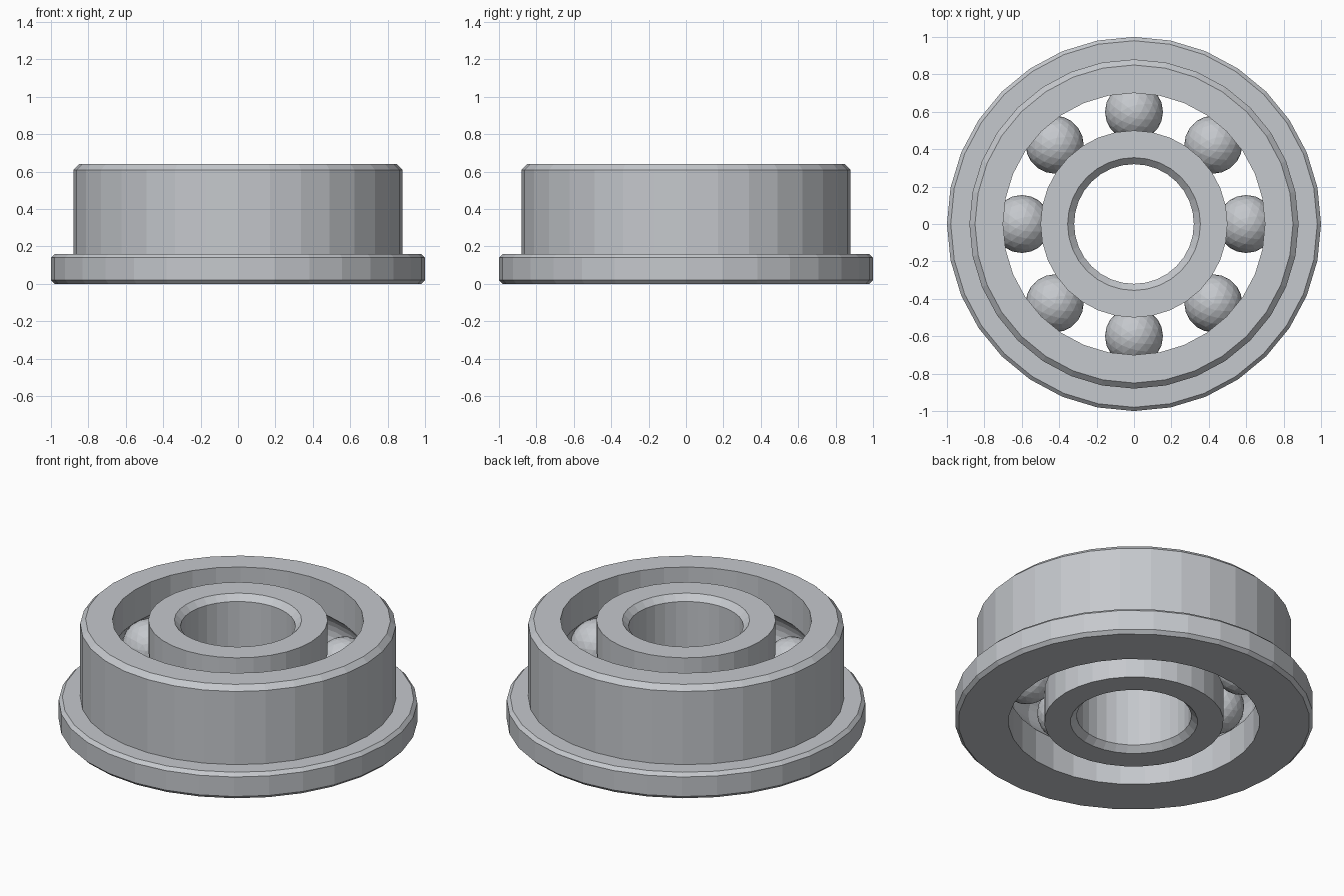
import bpy
import bmesh
from math import pi, sin, cos, acos, radians
from mathutils import Matrix, Vector

SEGMENTS = 32
HEIGHT = 0.64
MID = HEIGHT / 2
PITCH = 0.6        # radius of the circle the balls run on
BALL = 0.155
INNER_RACE = 0.5
OUTER_RACE = 0.7

cube = bpy.data.objects.get("Cube")
if cube:
    bpy.data.objects.remove(cube, do_unlink=True)

steel = bpy.data.materials.new("brushed steel grey")
steel.use_nodes = True
colour = (0.56, 0.58, 0.61, 1.0)
steel.diffuse_color = colour
steel.node_tree.nodes["Principled BSDF"].inputs["Base Color"].default_value = colour


def add_object(name, bm):
    mesh = bpy.data.meshes.new(name)
    bm.to_mesh(mesh)
    bm.free()
    mesh.materials.append(steel)
    obj = bpy.data.objects.new(name, mesh)
    bpy.context.collection.objects.link(obj)
    return obj


def lathe(name, profile):
    """Spin a closed (radius, height) profile around the z axis."""
    bm = bmesh.new()
    verts = [bm.verts.new((r, 0, z)) for r, z in profile]
    edges = [bm.edges.new((v, verts[(i + 1) % len(verts)]))
             for i, v in enumerate(verts)]
    bmesh.ops.spin(bm, geom=verts + edges, cent=(0, 0, 0), axis=(0, 0, 1),
                   angle=2 * pi, steps=SEGMENTS, use_merge=True)
    bmesh.ops.remove_doubles(bm, verts=bm.verts, dist=0.0001)
    bmesh.ops.recalc_face_normals(bm, faces=bm.faces)
    return add_object(name, bm)


def groove(side, steps=8):
    """Ball track arc, bottom to top; side is 1 for the outer race, -1 for the inner."""
    half = acos((OUTER_RACE - PITCH) / BALL)
    angles = [half * (2 * i / steps - 1) for i in range(steps + 1)]
    return [(PITCH + side * BALL * cos(a), MID + BALL * sin(a)) for a in angles]


# Outer ring with its flange and ball track
lathe("outer_ring", [
    (OUTER_RACE, 0), (0.98, 0), (1, 0.02), (1, 0.14), (0.98, 0.16),
    (0.88, 0.16), (0.88, 0.61), (0.85, HEIGHT), (OUTER_RACE, HEIGHT),
] + groove(1)[::-1])

# Inner ring with its chamfered bore and ball track
lathe("inner_ring", [
    (INNER_RACE, HEIGHT), (0.355, HEIGHT), (0.32, 0.605),
    (0.32, 0.035), (0.355, 0), (INNER_RACE, 0),
] + groove(-1))

# Eight balls between the rings
for i in range(8):
    bm = bmesh.new()
    bmesh.ops.create_icosphere(bm, subdivisions=3, radius=BALL)
    ball = add_object(f"ball_{i + 1}", bm)
    turn = Matrix.Rotation(radians(45 * i), 3, "Z")
    ball.location = turn @ Vector((PITCH, 0, MID))
